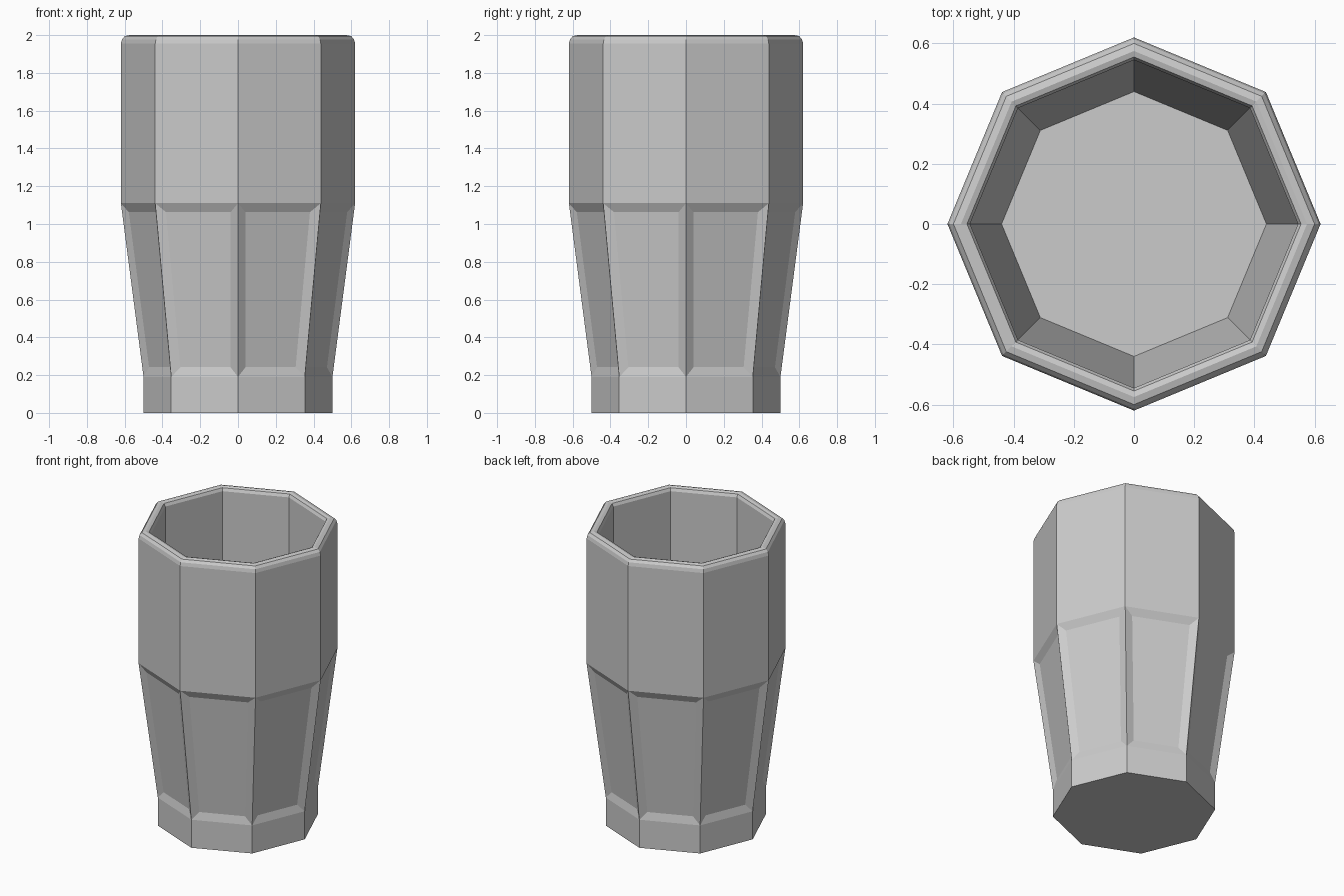
import bpy, bmesh
from math import cos, sin, pi

if "Cube" in bpy.data.objects:
    bpy.data.objects.remove(bpy.data.objects["Cube"])

SIDES = 8
PANEL_BAND = 1          # profile segment that carries the recessed panels

# (radius, height): outside upwards, over the rounded rim, down the inside
profile = [(0.50, 0.0), (0.50, 0.19), (0.62, 1.11), (0.62, 1.955),
           (0.614, 1.978), (0.60, 1.994), (0.575, 2.0),
           (0.555, 1.994), (0.545, 1.975),
           (0.545, 1.11), (0.44, 0.19)]

bm = bmesh.new()
rings = [[bm.verts.new((r * cos(2 * pi * i / SIDES), r * sin(2 * pi * i / SIDES), z))
          for i in range(SIDES)] for r, z in profile]

# Walls
panels = []
for k, (low, high) in enumerate(zip(rings, rings[1:])):
    for i in range(SIDES):
        j = (i + 1) % SIDES
        face = bm.faces.new((low[i], low[j], high[j], high[i]))
        if k == PANEL_BAND:
            panels.append(face)

# Underside and inner floor
bm.faces.new(rings[0][::-1])
bm.faces.new(rings[-1])

# Recessed panels on the tapered band
bm.normal_update()
bmesh.ops.inset_individual(bm, faces=panels, thickness=0.05, depth=-0.018,
                           use_even_offset=True)
bmesh.ops.recalc_face_normals(bm, faces=bm.faces)

mesh = bpy.data.meshes.new("drinking_glass")
bm.to_mesh(mesh)
bm.free()
glass = bpy.data.objects.new("drinking_glass", mesh)
bpy.context.collection.objects.link(glass)
